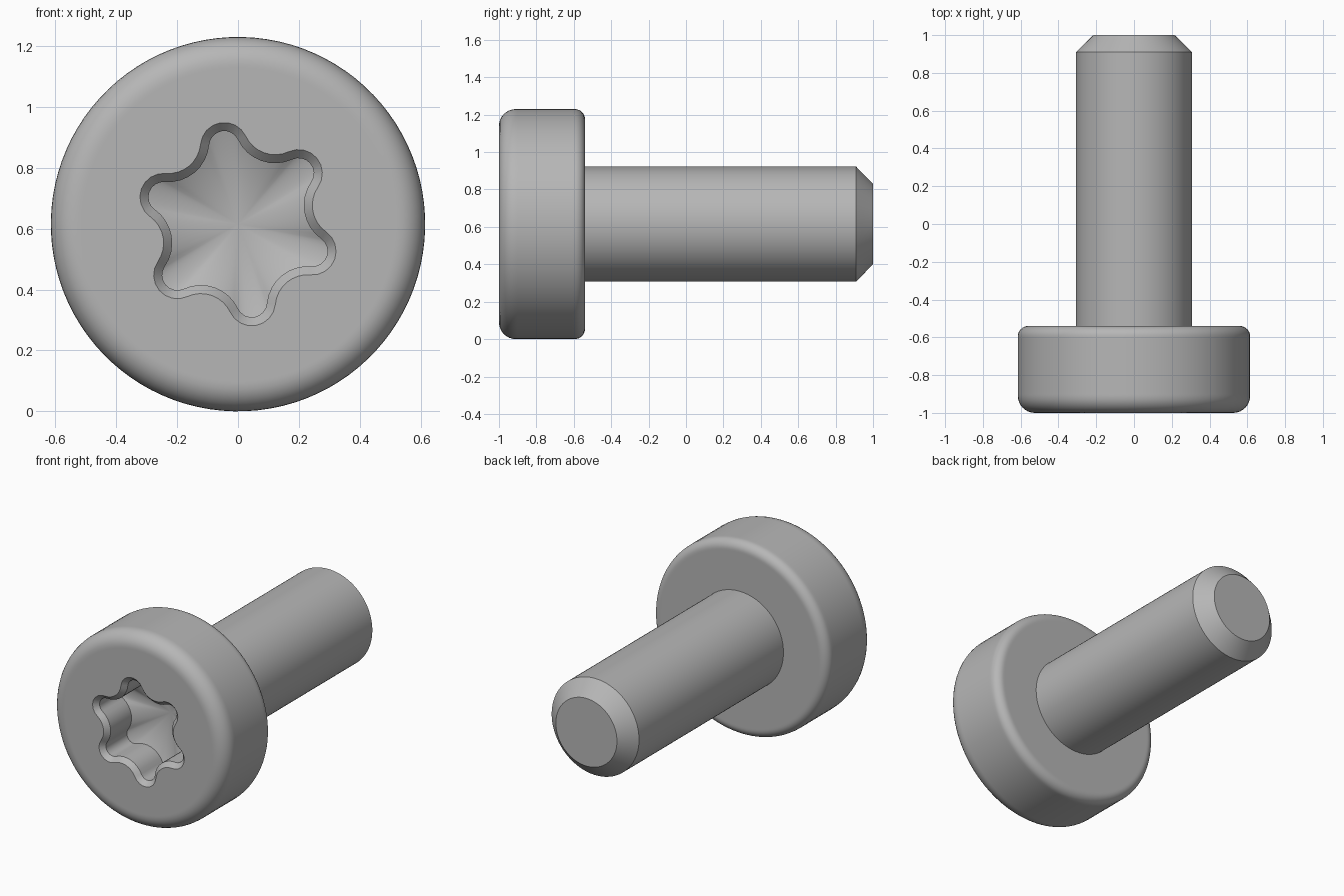
import bpy, bmesh, math
from math import sin, cos, pi, radians

if "Cube" in bpy.data.objects:
    bpy.data.objects.remove(bpy.data.objects["Cube"])

HEAD_R = 0.615
SHANK_R = 0.307
STEPS = 8                    # points on each lobe and each valley arc
SEGMENTS = 12 * STEPS
LOBE_ANGLE = radians(40)

steel = bpy.data.materials.new("grey steel")
steel.use_nodes = True
grey = (0.47, 0.47, 0.47, 1)
steel.diffuse_color = grey
steel.node_tree.nodes["Principled BSDF"].inputs["Base Color"].default_value = grey


def circle(r, y):
    """Ring around the y axis, in step with the lobed outline."""
    start = LOBE_ANGLE - pi / 12
    angles = [start + 2 * pi * i / SEGMENTS for i in range(SEGMENTS)]
    return [(r * cos(a), y, r * sin(a)) for a in angles]


def lobed(offset, y):
    """Six-lobed outline of tangent arcs, grown by an offset."""
    lobe_c, valley_c, lobe_r = 0.26, 0.356, 0.05
    dx, dz = valley_c * cos(pi / 6) - lobe_c, valley_c * sin(pi / 6)
    valley_r = math.hypot(dx, dz) - lobe_r - offset
    beta = math.atan2(dz, dx)
    gamma = beta - pi / 6
    pts = []
    for k in range(6):
        a = LOBE_ANGLE + k * pi / 3
        b = a + pi / 6
        for i in range(STEPS):
            t = a - beta + 2 * beta * i / STEPS
            r = lobe_r + offset
            pts.append((lobe_c * cos(a) + r * cos(t), y, lobe_c * sin(a) + r * sin(t)))
        for i in range(STEPS):
            t = b + pi + gamma - 2 * gamma * i / STEPS
            pts.append((valley_c * cos(b) + valley_r * cos(t), y,
                        valley_c * sin(b) + valley_r * sin(t)))
    return pts


def fillet(r, y, size, start, n=8):
    """Quarter-round rings, from the start angle through a quarter turn."""
    return [circle(r + size * cos(start + pi / 2 * i / n),
                   y + size * sin(start + pi / 2 * i / n)) for i in range(n + 1)]


def loft(name, rings, apex=None, cap=False):
    """Skin a row of rings, closing the first with a cone or the last with a cap."""
    bm = bmesh.new()
    loops = [[bm.verts.new(p) for p in ring] for ring in rings]
    for lo, hi in zip(loops, loops[1:]):
        for i in range(SEGMENTS):
            j = (i + 1) % SEGMENTS
            bm.faces.new((lo[i], lo[j], hi[j], hi[i]))
    if apex is not None:
        tip = bm.verts.new((0, apex, 0))
        for i in range(SEGMENTS):
            bm.faces.new((tip, loops[0][(i + 1) % SEGMENTS], loops[0][i]))
    if cap:
        bm.faces.new(loops[-1])
    bmesh.ops.recalc_face_normals(bm, faces=bm.faces)
    mesh = bpy.data.meshes.new(name)
    bm.to_mesh(mesh)
    bm.free()
    mesh.materials.append(steel)
    obj = bpy.data.objects.new(name, mesh)
    bpy.context.collection.objects.link(obj)
    obj.location.z = HEAD_R
    bpy.ops.object.select_all(action="DESELECT")
    obj.select_set(True)
    bpy.context.view_layer.objects.active = obj
    bpy.ops.object.shade_smooth_by_angle(angle=radians(28))


# Head: lobed drive recess, flat front, rounded rims, flat back
front, back = 0.09, 0.055
rings = [lobed(0, -0.76), lobed(0, -0.97), lobed(0.028, -1)]
rings.append(circle(HEAD_R - front - 0.01, -1))
rings += fillet(HEAD_R - front, -1 + front, front, -pi / 2)
rings += [circle(HEAD_R, -0.9), circle(HEAD_R, -0.61)]
rings += fillet(HEAD_R - back, -0.54 - back, back, 0)
rings += [circle(HEAD_R - back - 0.01, -0.54), circle(SHANK_R, -0.54)]
loft("screw_head", rings, apex=-0.67)

# Shank: plain cylinder with a chamfered end
loft("screw_shank", [circle(SHANK_R, -0.54), circle(SHANK_R, 0.91),
                     circle(0.215, 1)], cap=True)
